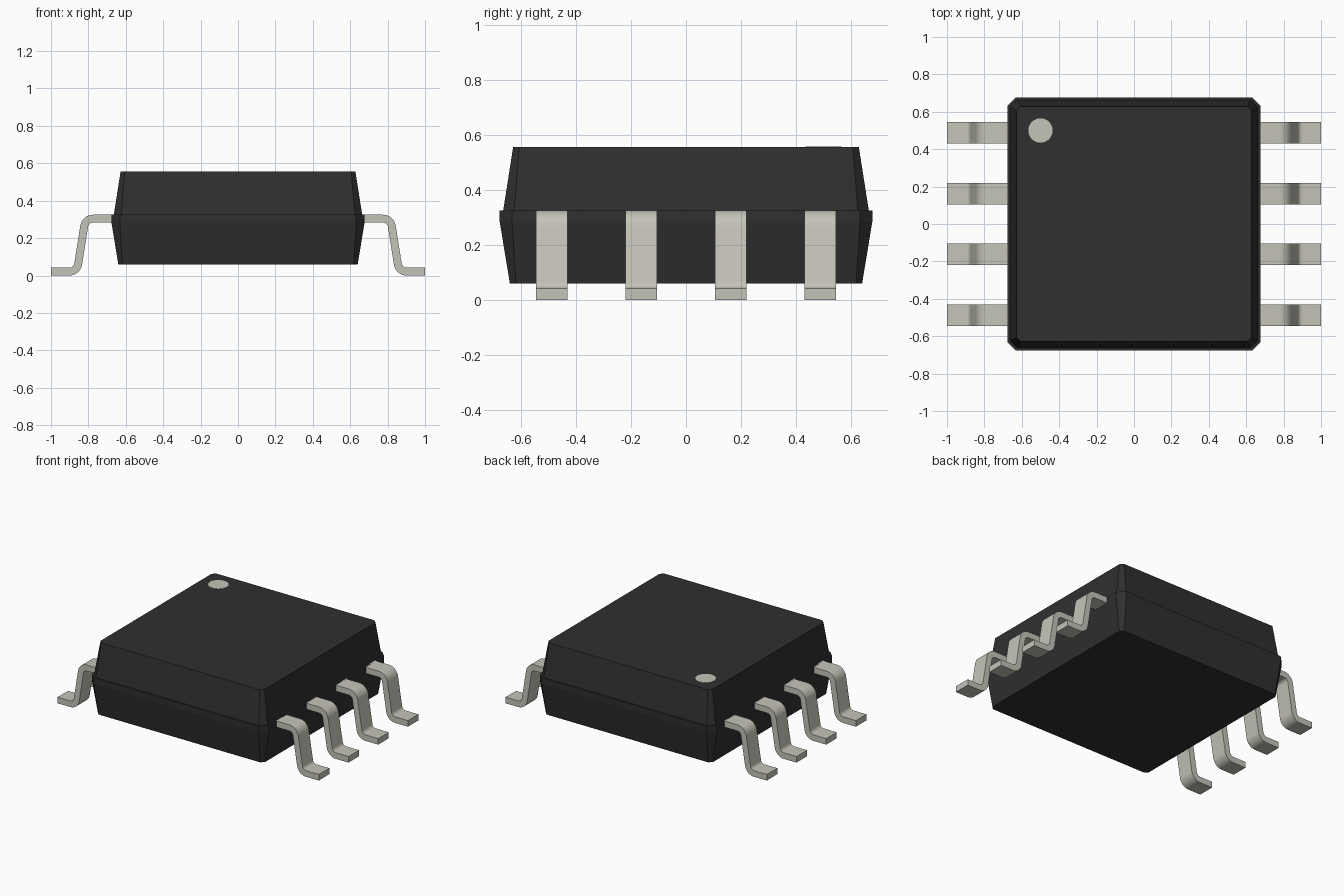
import bpy
import bmesh
import math
from mathutils import Vector

cube = bpy.data.objects.get("Cube")
if cube:
    bpy.data.objects.remove(cube, do_unlink=True)


def make_material(name, colour):
    mat = bpy.data.materials.new(name)
    mat.use_nodes = True
    mat.diffuse_color = colour
    bsdf = mat.node_tree.nodes["Principled BSDF"]
    bsdf.inputs["Base Color"].default_value = colour
    bsdf.inputs["Roughness"].default_value = 0.6
    return mat


black = make_material("black plastic", (0.029, 0.029, 0.030, 1))
tin = make_material("tinned metal", (0.56, 0.55, 0.48, 1))


def finish(bm, name, mat):
    bmesh.ops.recalc_face_normals(bm, faces=bm.faces)
    mesh = bpy.data.meshes.new(name)
    bm.to_mesh(mesh)
    bm.free()
    mesh.materials.append(mat)
    obj = bpy.data.objects.new(name, mesh)
    bpy.context.collection.objects.link(obj)
    return obj


# Body: chamfered square sections (z, half width, corner cut) bridged upwards
def make_body():
    sections = [(0.06, 0.64, 0.022), (0.285, 0.677, 0.045), (0.325, 0.677, 0.045),
                (0.325, 0.664, 0.040), (0.555, 0.628, 0.022)]
    bm = bmesh.new()
    rings = []
    for z, h, c in sections:
        k = h - c
        outline = [(h, -k), (h, k), (k, h), (-k, h), (-h, k), (-h, -k), (-k, -h), (k, -h)]
        rings.append([bm.verts.new((x, y, z)) for x, y in outline])
    for low, high in zip(rings, rings[1:]):
        for i in range(8):
            j = (i + 1) % 8
            bm.faces.new((low[i], low[j], high[j], high[i]))
    bm.faces.new(rings[0])
    bm.faces.new(rings[-1])
    return finish(bm, "body", black)


# Round the inner corners of a path with arcs, returning points and unit normals
def rounded_path(points, radius, steps):
    pts = [Vector(p) for p in points]
    first = (pts[1] - pts[0]).normalized()
    last = (pts[-1] - pts[-2]).normalized()
    out = [(pts[0], Vector((-first.y, first.x)))]
    for a, b, c in zip(pts, pts[1:], pts[2:]):
        d1, d2 = (b - a).normalized(), (c - b).normalized()
        turn = math.atan2(d1.x * d2.y - d1.y * d2.x, d1.dot(d2))
        side = math.copysign(1, turn)
        start = b - d1 * radius * math.tan(abs(turn) / 2)
        n1 = Vector((-d1.y, d1.x))
        centre = start + n1 * radius * side
        for i in range(steps + 1):
            t = turn * i / steps
            n = Vector((n1.x * math.cos(t) - n1.y * math.sin(t),
                        n1.x * math.sin(t) + n1.y * math.cos(t)))
            out.append((centre - n * radius * side, n))
    out.append((pts[-1], Vector((-last.y, last.x))))
    return out


# Gull-wing lead: thickened path in x-z, extruded along y
def make_lead(name, y, side):
    width, half = 0.115, 0.021
    path = rounded_path([(0.62, 0.304), (0.816, 0.304), (0.861, 0.021), (1.0, 0.021)], 0.048, 8)
    profile = [p + n * half for p, n in path] + [p - n * half for p, n in reversed(path)]
    bm = bmesh.new()
    cap = bm.faces.new([bm.verts.new((side * p.x, y - width / 2, p.y)) for p in profile])
    grown = bmesh.ops.extrude_face_region(bm, geom=[cap])["geom"]
    bmesh.ops.translate(bm, vec=(0, width, 0),
                        verts=[v for v in grown if isinstance(v, bmesh.types.BMVert)])
    obj = finish(bm, name, tin)
    bpy.ops.object.select_all(action="DESELECT")
    obj.select_set(True)
    bpy.context.view_layer.objects.active = obj
    bpy.ops.object.shade_smooth_by_angle(angle=math.radians(30))


make_body()
for label, side in (("left", 1), ("right", -1)):
    for i, y in enumerate((-0.4875, -0.1625, 0.1625, 0.4875)):
        make_lead(f"{label}_lead_{i + 1}", y, side)

# Pin one marker: thin disc on the top face
bm = bmesh.new()
bmesh.ops.create_cone(bm, cap_ends=True, segments=48, radius1=0.065, radius2=0.065, depth=0.004)
bmesh.ops.translate(bm, vec=(-0.5, 0.5, 0.555), verts=bm.verts)
finish(bm, "pin_one_marker", tin)
